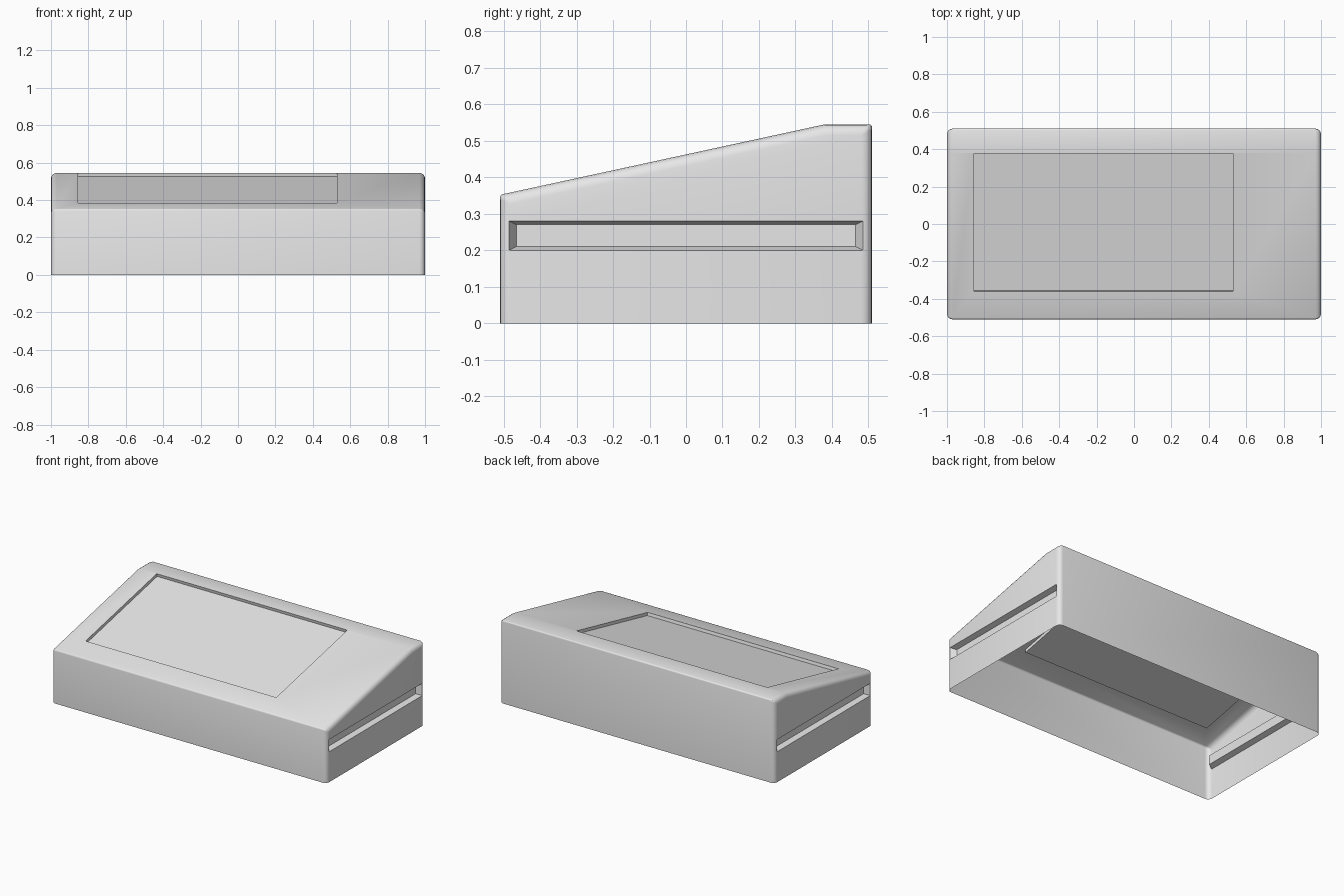
import bpy
import bmesh
from mathutils import Vector

default = bpy.data.objects.get("Cube")
if default:
    bpy.data.objects.remove(default, do_unlink=True)

# Single grey plastic
grey = bpy.data.materials.new("light_grey_plastic")
grey.use_nodes = True
colour = (0.8, 0.8, 0.8, 1)
grey.diffuse_color = colour
grey.node_tree.nodes["Principled BSDF"].inputs["Base Color"].default_value = colour


def loft(name, ring_a, ring_b):
    """Closed solid joining two matching outlines."""
    bm = bmesh.new()
    a = [bm.verts.new(p) for p in ring_a]
    b = [bm.verts.new(p) for p in ring_b]
    bm.faces.new(a)
    bm.faces.new(b)
    for i in range(len(a)):
        j = (i + 1) % len(a)
        bm.faces.new((a[i], a[j], b[j], b[i]))
    bmesh.ops.recalc_face_normals(bm, faces=bm.faces)
    mesh = bpy.data.meshes.new(name)
    bm.to_mesh(mesh)
    bm.free()
    obj = bpy.data.objects.new(name, mesh)
    bpy.context.collection.objects.link(obj)
    return obj


# Wedge shaped housing from its side profile
half_y, front_z, crease_y, top_z = 0.51, 0.352, 0.38, 0.545
profile = [(-half_y, 0), (-half_y, front_z), (crease_y, top_z), (half_y, top_z), (half_y, 0)]
housing = loft("sloped_housing", [(-1, y, z) for y, z in profile], [(1, y, z) for y, z in profile])
housing.data.materials.append(grey)

# Round the ends fully, the long front and back top edges slightly
bm = bmesh.new()
bm.from_mesh(housing.data)
weight = bm.edges.layers.float.new("bevel_weight_edge")
for edge in bm.edges:
    p, q = (v.co for v in edge.verts)
    if max(p.z, q.z) < 0.01:
        continue
    if p.x * q.x > 0:
        edge[weight] = 1.0
    elif abs(p.y) > 0.5:
        edge[weight] = 0.3
bm.to_mesh(housing.data)
bm.free()
bevel = housing.modifiers.new("rounded_edges", "BEVEL")
bevel.limit_method = "WEIGHT"
bevel.width = 0.03
bevel.segments = 4

# Cutter for the shallow display recess, square to the slope
slope = (top_z - front_z) / (crease_y + half_y)
normal = Vector((0, -slope, 1)).normalized()
rim = [Vector((x, y, front_z + slope * (y + half_y)))
       for x, y in ((-0.855, -0.36), (0.53, -0.36), (0.53, 0.378), (-0.855, 0.378))]
cutters = [loft("display_cutter", [p - normal * 0.02 for p in rim], [p + normal * 0.05 for p in rim])]


# Cutters for the tapered grip slots on both ends
def slot_ring(x, hy, hz):
    return [(x, sy * hy, 0.24 + sz * hz) for sy, sz in ((-1, -1), (1, -1), (1, 1), (-1, 1))]


for side in (-1, 1):
    cutters.append(loft("slot_cutter", slot_ring(side * 0.965, 0.465, 0.03),
                        slot_ring(side * 1.035, 0.505, 0.05)))

for cutter in cutters:
    cutter.hide_render = True
    cut = housing.modifiers.new("cut", "BOOLEAN")
    cut.operation = "DIFFERENCE"
    cut.solver = "EXACT"
    cut.object = cutter

# Bake the cuts, then open the underside to leave a thin shell
bpy.context.view_layer.update()
shell = bpy.data.meshes.new_from_object(housing.evaluated_get(bpy.context.evaluated_depsgraph_get()))
housing.modifiers.clear()
housing.data = shell
for cutter in cutters:
    bpy.data.objects.remove(cutter, do_unlink=True)

bm = bmesh.new()
bm.from_mesh(shell)
bottom = [f for f in bm.faces if max(v.co.z for v in f.verts) < 0.001]
bmesh.ops.delete(bm, geom=bottom, context="FACES")
for face in bm.faces:
    face.material_index = 0
bm.to_mesh(shell)
bm.free()
shell.materials.clear()
shell.materials.append(grey)

# Smooth the rounded corners, keep the cut edges sharp
bpy.ops.object.select_all(action="DESELECT")
housing.select_set(True)
bpy.context.view_layer.objects.active = housing
bpy.ops.object.shade_smooth_by_angle()
